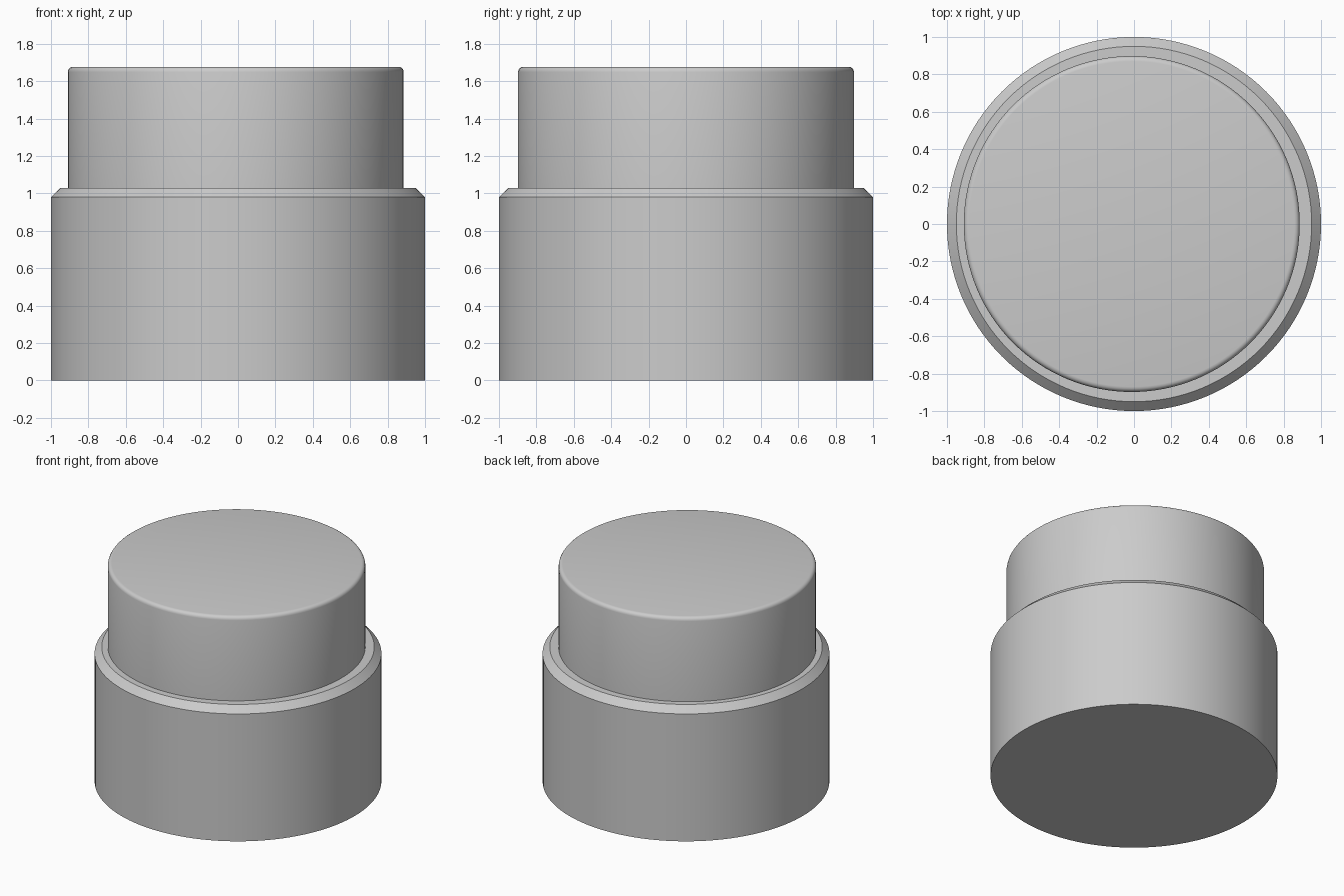
import bpy
import bmesh
from math import cos, sin, pi, radians

cube = bpy.data.objects.get("Cube")
if cube:
    bpy.data.objects.remove(cube, do_unlink=True)

SIDES = 128

# Single plain grey finish
grey = bpy.data.materials.new("light grey")
grey.use_nodes = True
colour = (0.6, 0.6, 0.6, 1)
grey.diffuse_color = colour
grey.node_tree.nodes["Principled BSDF"].inputs["Base Color"].default_value = colour


def turned(name, profile, x=0.0):
    """Solid of revolution from (radius, height) points, capped at both ends."""
    bm = bmesh.new()
    rings = [[bm.verts.new((r * cos(2 * pi * i / SIDES), r * sin(2 * pi * i / SIDES), z))
              for i in range(SIDES)] for r, z in profile]
    for low, high in zip(rings, rings[1:]):
        for i in range(SIDES):
            j = (i + 1) % SIDES
            bm.faces.new((low[i], low[j], high[j], high[i]))
    bm.faces.new(rings[0][::-1])
    bm.faces.new(rings[-1])
    mesh = bpy.data.meshes.new(name)
    bm.to_mesh(mesh)
    bm.free()
    mesh.materials.append(grey)
    obj = bpy.data.objects.new(name, mesh)
    bpy.context.collection.objects.link(obj)
    obj.location.x = x
    bpy.ops.object.select_all(action="DESELECT")
    obj.select_set(True)
    bpy.context.view_layer.objects.active = obj
    bpy.ops.object.shade_smooth_by_angle(angle=radians(25))
    return obj


# Wide base with a chamfered shoulder
turned("base", [(1, 0), (1, 0.98), (0.95, 1.03)])

# Narrower cap, slightly off-centre, with a rounded top rim
rim = 0.028
rounded = [(0.898 - rim + rim * cos(a), 1.677 - rim + rim * sin(a))
           for a in (k * pi / 8 for k in range(5))]
turned("cap", [(0.898, 1.0)] + rounded, x=-0.012)
